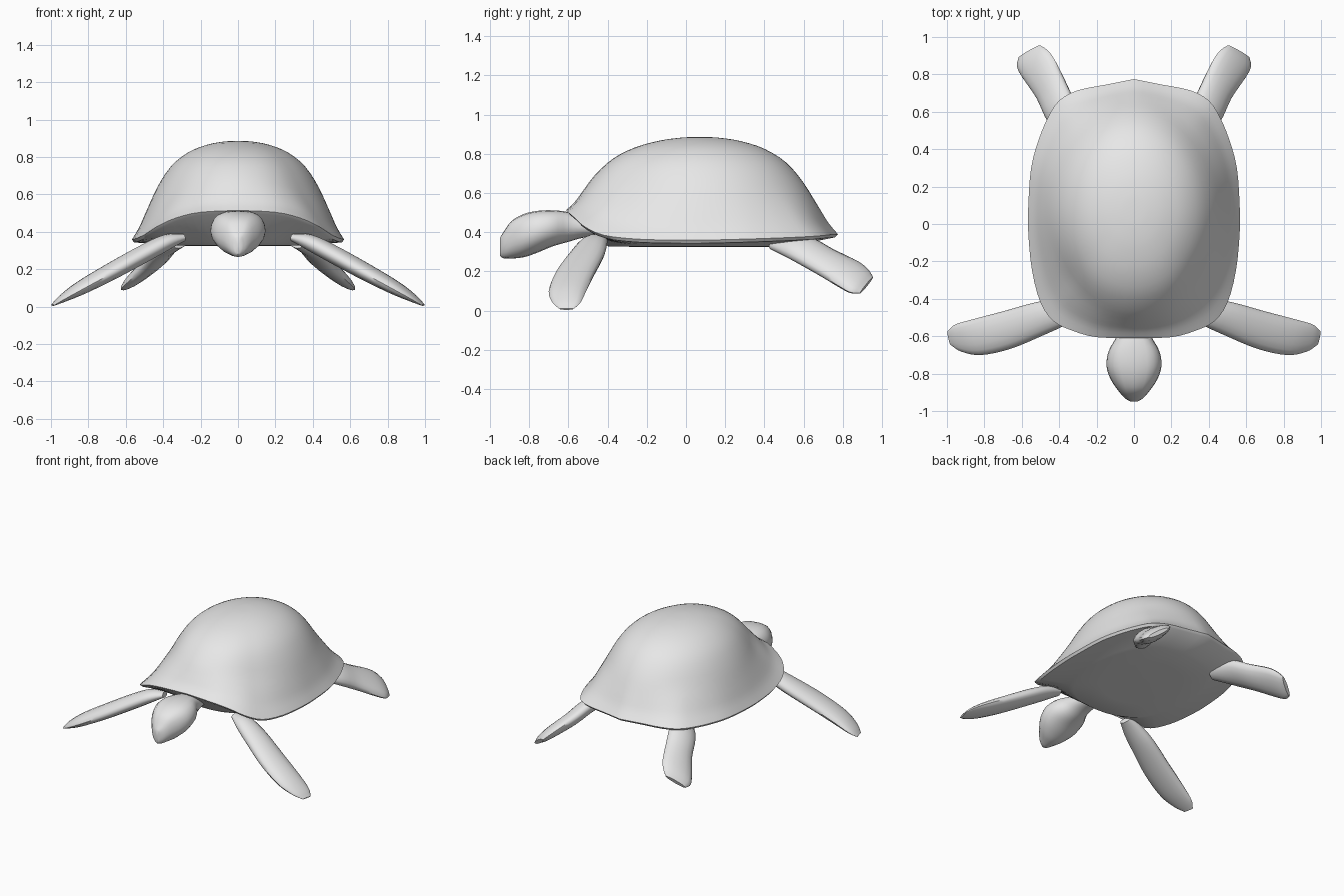
import bpy, bmesh, math
from mathutils import Vector

cube = bpy.data.objects.get("Cube")
if cube:
    bpy.data.objects.remove(cube, do_unlink=True)

grey = bpy.data.materials.new("plain grey")
grey.use_nodes = True
grey.diffuse_color = (0.8, 0.8, 0.8, 1)
grey.node_tree.nodes["Principled BSDF"].inputs["Base Color"].default_value = grey.diffuse_color


def resample(pts, per):
    """Catmull-Rom curve through tuples of any length."""
    pts = [Vector(p) for p in pts]
    ext = [pts[0] * 2 - pts[1]] + pts + [pts[-1] * 2 - pts[-2]]
    out = []
    for i in range(1, len(ext) - 2):
        a, b, c, d = ext[i - 1:i + 3]
        for k in range(per):
            t = k / per
            out.append(0.5 * (2 * b + (c - a) * t + (2 * a - 5 * b + 4 * c - d) * t * t
                              + (3 * b - a - 3 * c + d) * t ** 3))
    return out + [pts[-1]]


def skin(name, rings, angle=50):
    """Join closed rings of points into a capped, smooth surface."""
    bm = bmesh.new()
    loops = [[bm.verts.new(p) for p in ring] for ring in rings]
    n = len(loops[0])
    for a, b in zip(loops, loops[1:]):
        for i in range(n):
            j = (i + 1) % n
            bm.faces.new((a[i], a[j], b[j], b[i]))
    for loop in (loops[0], loops[-1]):
        centre = bm.verts.new(sum((v.co for v in loop), Vector()) / n)
        for i in range(n):
            bm.faces.new((loop[i], loop[(i + 1) % n], centre))
    bmesh.ops.recalc_face_normals(bm, faces=bm.faces)
    mesh = bpy.data.meshes.new(name)
    bm.to_mesh(mesh)
    bm.free()
    mesh.materials.append(grey)
    obj = bpy.data.objects.new(name, mesh)
    bpy.context.collection.objects.link(obj)
    bpy.ops.object.select_all(action='DESELECT')
    obj.select_set(True)
    bpy.context.view_layer.objects.active = obj
    bpy.ops.object.shade_smooth_by_angle(angle=math.radians(angle))


def limb(name, stations, chord, side, sides=16):
    """Flat paddle: stations are x, y, z, half chord, half thickness."""
    st = resample(stations, 4)
    chord = Vector(chord).normalized()
    rings = []
    for i, s in enumerate(st):
        along = Vector(st[min(i + 1, len(st) - 1)][:3]) - Vector(st[max(i - 1, 0)][:3])
        thick = along.cross(chord).normalized()
        ring = []
        for k in range(sides):
            a = math.tau * k / sides
            p = Vector(s[:3]) + chord * (s[3] * math.cos(a)) + thick * (s[4] * math.sin(a))
            ring.append((p.x * side, p.y, p.z))
        rings.append(ring)
    skin(name, rings)


# Shell: half rim outline from front to back, mirrored
MID, TOP, WIDE, LONG, BASE = 0.07, 0.886, 0.56, 0.69, 0.37
half = resample([(0, -.61, .515), (.2, -.605, .505), (.33, -.57, .475), (.43, -.52, .43),
                 (.5, -.42, .385), (.545, -.25, .365), (.565, -.05, .36), (.565, .1, .36),
                 (.55, .3, .365), (.51, .45, .37), (.46, .57, .375), (.4, .66, .38),
                 (.3, .715, .385), (.15, .745, .388), (0, .775, .39)], 3)
rim = half + [Vector((-p.x, p.y, p.z)) for p in half[-2:0:-1]]


def shell_ring(scale, height, blend):
    """Shrink the rim toward an ellipse; height gives z from the rim z."""
    ring = []
    for p in rim:
        t = math.atan2((p.y - MID) / LONG, p.x / WIDE)
        x = p.x + (WIDE * math.cos(t) - p.x) * blend
        y = p.y - MID + (LONG * math.sin(t) - p.y + MID) * blend
        ring.append((x * scale, MID + y * scale, height(p.z)))
    return ring


def dome_height(scale, rise):
    """The raised front of the rim fades out toward the crown."""
    def height(z):
        base = BASE + (z - BASE) * scale
        return base + (TOP - base) * rise
    return height


profile = resample([(1, 0), (.935, .125), (.87, .29), (.77, .53), (.64, .74),
                    (.48, .88), (.3, .96), (.14, .993), (.03, 1)], 3)
rings = [shell_ring(.03, lambda z: .325, 1), shell_ring(.4, lambda z: .325, .8),
         shell_ring(.68, lambda z: .327, .5), shell_ring(.72, lambda z: .33 + (z - .33) * .1, .4),
         shell_ring(.98, lambda z: z - .016, 0)]
for s, h in profile:
    rings.append(shell_ring(s, dome_height(s, h), min(1, (1 - s) * 5)))
skin("shell", rings, 40)

# Head and neck: y, centre z, half width, half height
rings = []
for y, z, w, h in resample([(-.42, .42, .06, .04), (-.52, .425, .075, .052), (-.6, .427, .093, .076),
                            (-.68, .42, .136, .092), (-.76, .402, .147, .107),
                            (-.83, .382, .125, .11), (-.89, .362, .085, .096),
                            (-.93, .335, .05, .068), (-.95, .325, .018, .045)], 3):
    ring = []
    for k in range(20):
        a = math.tau * k / 20
        c, s = math.cos(a), math.sin(a)
        # Full cheeks above, narrowing to a keel below
        power = .62 if s >= 0 else 1
        ring.append((w * math.copysign(abs(c) ** power, c), y, z + h * s))
    rings.append(ring)
skin("head", rings)

# Flippers, one pair at the front and one at the back
front = [(.29, -.44, .37, .04, .02), (.38, -.47, .345, .07, .042), (.5, -.505, .285, .09, .048),
         (.68, -.567, .187, .102, .046), (.84, -.605, .1, .098, .037),
         (.94, -.61, .042, .074, .02), (.99, -.61, .008, .036, .005)]
back = [(.3, .45, .355, .06, .035), (.38, .58, .32, .098, .05), (.44, .71, .25, .102, .048),
        (.51, .83, .185, .115, .04), (.545, .885, .15, .108, .03), (.56, .922, .13, .078, .014)]
for side, word in ((1, "left"), (-1, "right")):
    limb("front_flipper_" + word, front, (.22, .97, 0), side)
    limb("back_flipper_" + word, back, (.74, -.43, -.52), side)
